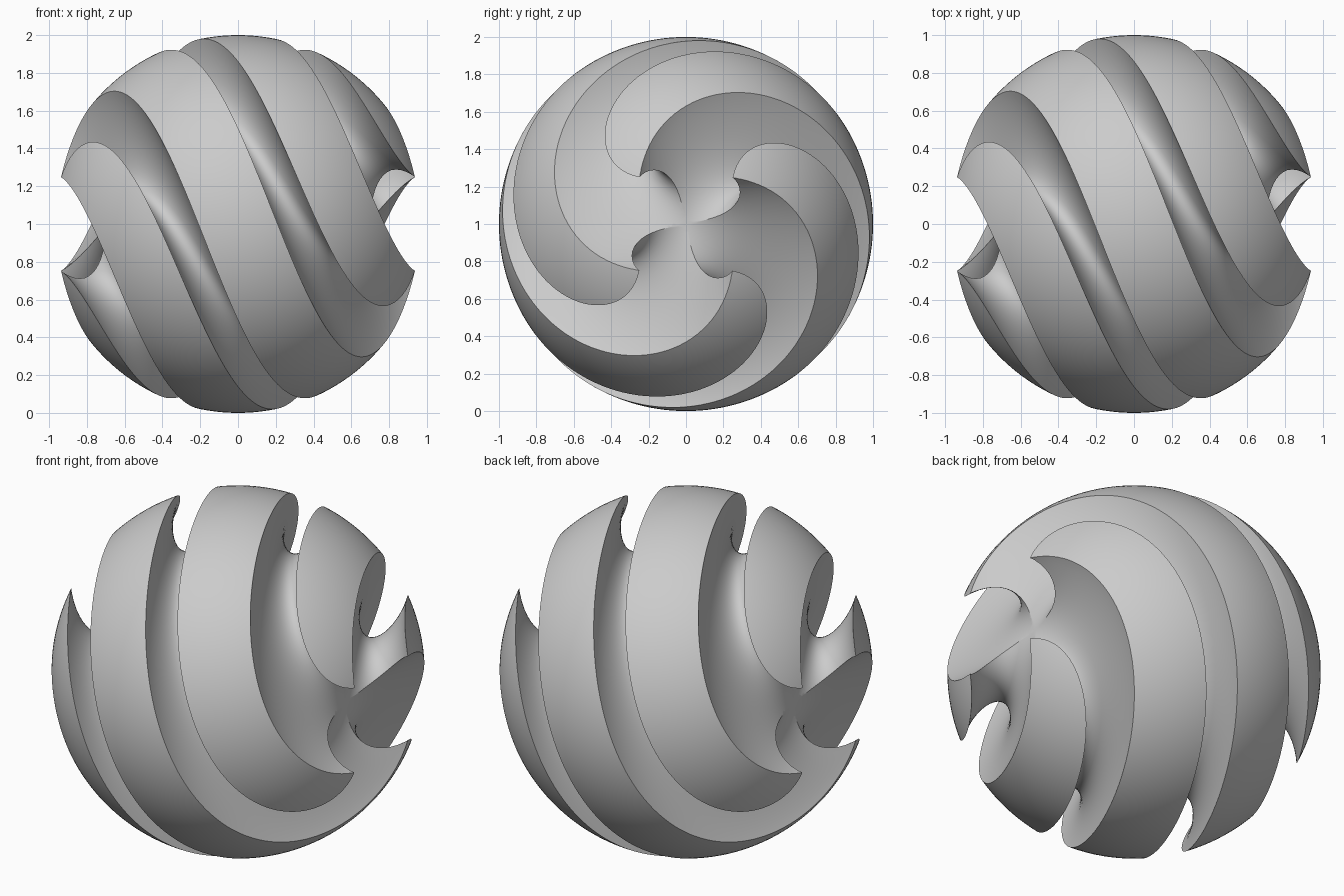
import bpy
import math
from mathutils import Matrix

if "Cube" in bpy.data.objects:
    bpy.data.objects.remove(bpy.data.objects["Cube"])

TWIST = math.radians(360 / 2.5)   # twist per unit length along x
CENTRE = (0, 0, 1)


def twisted_ring(name, tilt):
    """Ring through both x poles, twisted about the x axis."""
    bpy.ops.mesh.primitive_torus_add(major_radius=0.95, minor_radius=0.25,
                                     major_segments=224, minor_segments=56)
    ring = bpy.context.object
    ring.name = name
    for v in ring.data.vertices:
        v.co = Matrix.Rotation(tilt + TWIST * v.co.x, 3, 'X') @ v.co
    ring.location = CENTRE
    ring.hide_render = True
    return ring


# Solid ball, poles turned onto the x axis
bpy.ops.mesh.primitive_uv_sphere_add(segments=160, ring_count=80, radius=1.0)
ball = bpy.context.object
ball.name = "spiral_grooved_ball"
ball.data.transform(Matrix.Rotation(math.pi / 2, 4, 'Y'))
ball.location = CENTRE

# Two crossed rings carve the four spiral grooves
cutters = [twisted_ring("groove_cutter_a", math.radians(45)),
           twisted_ring("groove_cutter_b", math.radians(135))]
bpy.ops.object.select_all(action='DESELECT')
ball.select_set(True)
bpy.context.view_layer.objects.active = ball
for c in cutters:
    mod = ball.modifiers.new(c.name, 'BOOLEAN')
    mod.operation = 'DIFFERENCE'
    mod.solver = 'EXACT'
    mod.object = c
    bpy.ops.object.modifier_apply(modifier=mod.name)
for c in cutters:
    bpy.data.objects.remove(c, do_unlink=True)

# Smooth surfaces with crisp groove rims
bpy.ops.object.shade_smooth_by_angle(angle=math.radians(30))
